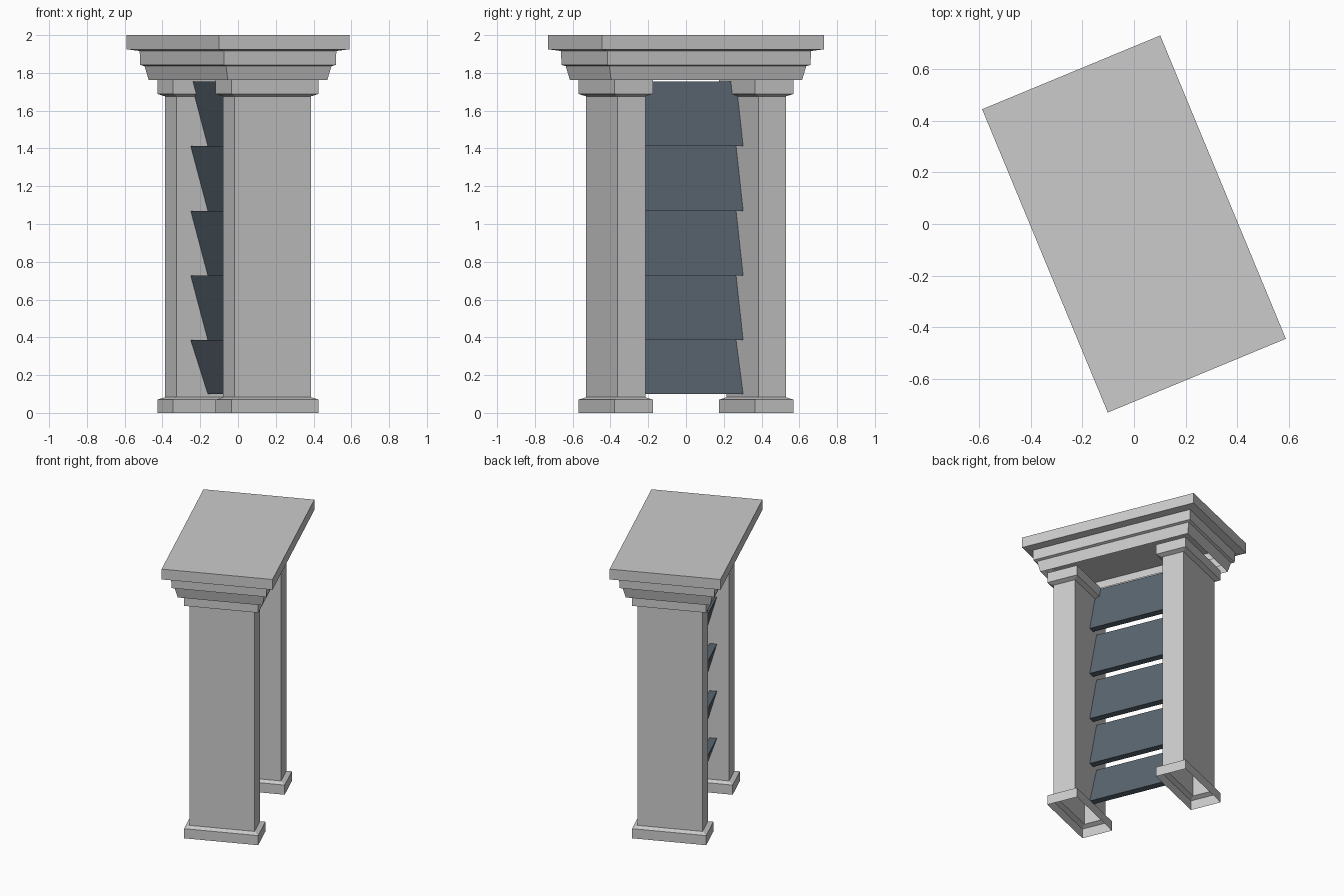
import bpy, bmesh, math

if "Cube" in bpy.data.objects:
    bpy.data.objects.remove(bpy.data.objects["Cube"])

TURN = math.radians(22.5)  # the whole model is turned about z


def finish(bm, name, mat=None):
    bmesh.ops.recalc_face_normals(bm, faces=bm.faces)
    me = bpy.data.meshes.new(name)
    bm.to_mesh(me)
    bm.free()
    ob = bpy.data.objects.new(name, me)
    ob.rotation_euler.z = TURN
    bpy.context.collection.objects.link(ob)
    if mat:
        me.materials.append(mat)
    return ob


def stacked_shell(name, rings, cy=0.0, close_top=False):
    """Rectangular shell through rings of (half x, half y, z), open underneath."""
    bm = bmesh.new()
    loops = [[bm.verts.new((sx * a, cy + sy * b, z))
              for sx, sy in ((-1, -1), (1, -1), (1, 1), (-1, 1))]
             for a, b, z in rings]
    for lo, hi in zip(loops, loops[1:]):
        for i in range(4):
            j = (i + 1) % 4
            bm.faces.new((lo[i], lo[j], hi[j], hi[i]))
    if close_top:
        bm.faces.new(loops[-1])
    return finish(bm, name)


def slat(name, z0, z1, mat):
    """Leaning board between the columns."""
    bm = bmesh.new()
    section = [(-0.039, z0), (0.011, z0), (-0.087, z1), (-0.137, z1)]
    face = bm.faces.new([bm.verts.new((x, -0.323, z)) for x, z in section])
    ext = bmesh.ops.extrude_face_region(bm, geom=[face], use_keep_orig=True)
    verts = [g for g in ext["geom"] if isinstance(g, bmesh.types.BMVert)]
    bmesh.ops.translate(bm, verts=verts, vec=(0, 0.646, 0))
    return finish(bm, name, mat)


# Columns with a base plinth and a cap
a, b, m = 0.219, 0.079, 0.031
column = [(a + m, b + m, 0), (a + m, b + m, 0.07), (a, b, 0.083),
          (a, b, 1.676), (a + m, b + m, 1.689), (a + m, b + m, 1.762)]
for side, name in ((-1, "front_column"), (1, "back_column")):
    stacked_shell(name, column, cy=side * 0.403)

# Stepped cornice with flat top slab, hollow underneath
cornice = [(0.285, 0.547, 1.762), (0.302, 0.564, 1.836),
           (0.320, 0.581, 1.842), (0.322, 0.583, 1.916),
           (0.374, 0.637, 1.925), (0.374, 0.637, 2.0)]
stacked_shell("cornice", cornice, close_top=True)

# Dark slanted slats
dark = bpy.data.materials.new("slat_dark_blue")
dark.diffuse_color = (0.10, 0.13, 0.16, 1)
dark.use_nodes = True
dark.node_tree.nodes["Principled BSDF"].inputs["Base Color"].default_value = dark.diffuse_color
edges = [0.10, 0.385, 0.727, 1.07, 1.412, 1.755]
for i, (z0, z1) in enumerate(zip(edges, edges[1:])):
    slat(f"slat_{i + 1}", z0, z1, dark)
